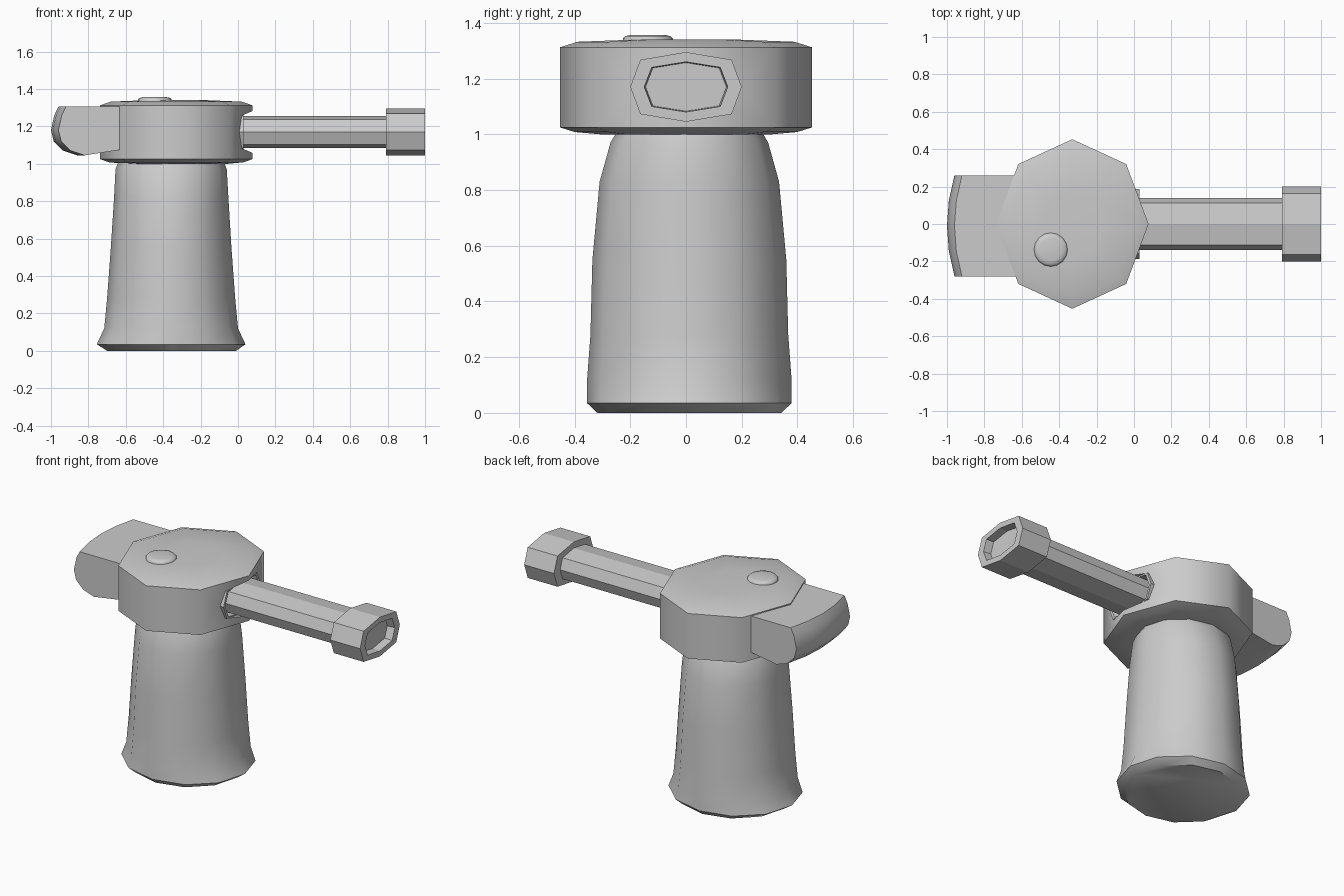
import bpy, bmesh, math

if "Cube" in bpy.data.objects:
    bpy.data.objects.remove(bpy.data.objects["Cube"])


def loft(name, rings, smooth=None):
    """Skin a list of equal-length closed rings and cap both ends."""
    bm = bmesh.new()
    vr = [[bm.verts.new(p) for p in r] for r in rings]
    n = len(vr[0])
    for a, b in zip(vr, vr[1:]):
        for i in range(n):
            j = (i + 1) % n
            bm.faces.new((a[i], a[j], b[j], b[i]))
    bm.faces.new(vr[0][::-1])
    bm.faces.new(vr[-1])
    bmesh.ops.recalc_face_normals(bm, faces=bm.faces)
    me = bpy.data.meshes.new(name)
    bm.to_mesh(me)
    bm.free()
    ob = bpy.data.objects.new(name, me)
    bpy.context.collection.objects.link(ob)
    if smooth:
        bpy.ops.object.select_all(action='DESELECT')
        ob.select_set(True)
        bpy.context.view_layer.objects.active = ob
        bpy.ops.object.shade_smooth_by_angle(angle=math.radians(smooth))
    return ob


def oval(cx, cy, rx, ry, z, n):
    """Horizontal ring."""
    return [(cx + rx * math.cos(2 * math.pi * i / n),
             cy + ry * math.sin(2 * math.pi * i / n), z) for i in range(n)]


def octagon(x, ry, rz):
    """Upright squarish octagon around the barrel axis."""
    unit = [(1, 0), (.82, .78), (0, 1), (-.82, .78),
            (-1, 0), (-.82, -.78), (0, -1), (.82, -.78)]
    return [(x, u * ry, 1.17 + v * rz) for u, v in unit]


# Pedestal: z, min x, max x, half width in y
profile = [(0, -.70, -.01, .33), (.035, -.755, .04, .367), (.12, -.715, .0, .367),
           (.28, -.70, -.015, .355), (.55, -.68, -.035, .348),
           (.83, -.662, -.052, .322), (.97, -.655, -.06, .283), (1.01, -.64, -.075, .26)]
loft("pedestal", [oval((a + b) / 2, .012, (b - a) / 2, ry, z, 12)
                  for z, a, b, ry in profile], 40)

# Eight-sided turret head with softened rims
head = loft("turret_head", [oval(-.33, 0, .408 * s, .453 * s, z, 8) for s, z in
                            [(.68, 1.0), (.88, 1.008), (1, 1.025), (1, 1.312),
                             (.86, 1.332), (.4, 1.34)]], 60)

# Port cut into the head, lined with a flared collar
cutter = loft("port_cutter", [octagon(-.06, .19, .112), octagon(.2, .19, .112)])
cutter.hide_render = True
cutter.hide_viewport = True
cut = head.modifiers.new("port", 'BOOLEAN')
cut.operation = 'DIFFERENCE'
cut.object = cutter
cut.solver = 'EXACT'
loft("port_collar", [octagon(-.08, .188, .11), octagon(.03, .188, .11),
                     octagon(.03, .17, .102), octagon(-.02, .145, .09)])

# Barrel and hollow muzzle
loft("barrel", [octagon(-.1, .138, .086), octagon(.82, .138, .086)])
loft("muzzle", [octagon(.79, .138, .086), octagon(.79, .2, .125), octagon(1, .2, .125),
                octagon(1, .15, .09), octagon(.95, .145, .087)])

# Rear counterweight: side profile swept across y with a bowed back
side = [(-.5, 1.305, 0), (-.96, 1.305, 1), (-.982, 1.26, 1), (-1, 1.18, 1),
        (-.985, 1.12, 1), (-.935, 1.07, 1), (-.86, 1.045, 1), (-.5, 1.095, 0)]
loft("counterweight", [[(x + .04 * t * t * bow, -.01 + .27 * t, z) for x, z, bow in side]
                       for t in (-1, -.5, 0, .5, 1)], 40)

# Round button on top
loft("button", [oval(-.445, -.137, r, r, z, 16) for r, z in
                [(.09, 1.32), (.09, 1.343), (.082, 1.352), (.06, 1.357)]], 50)
